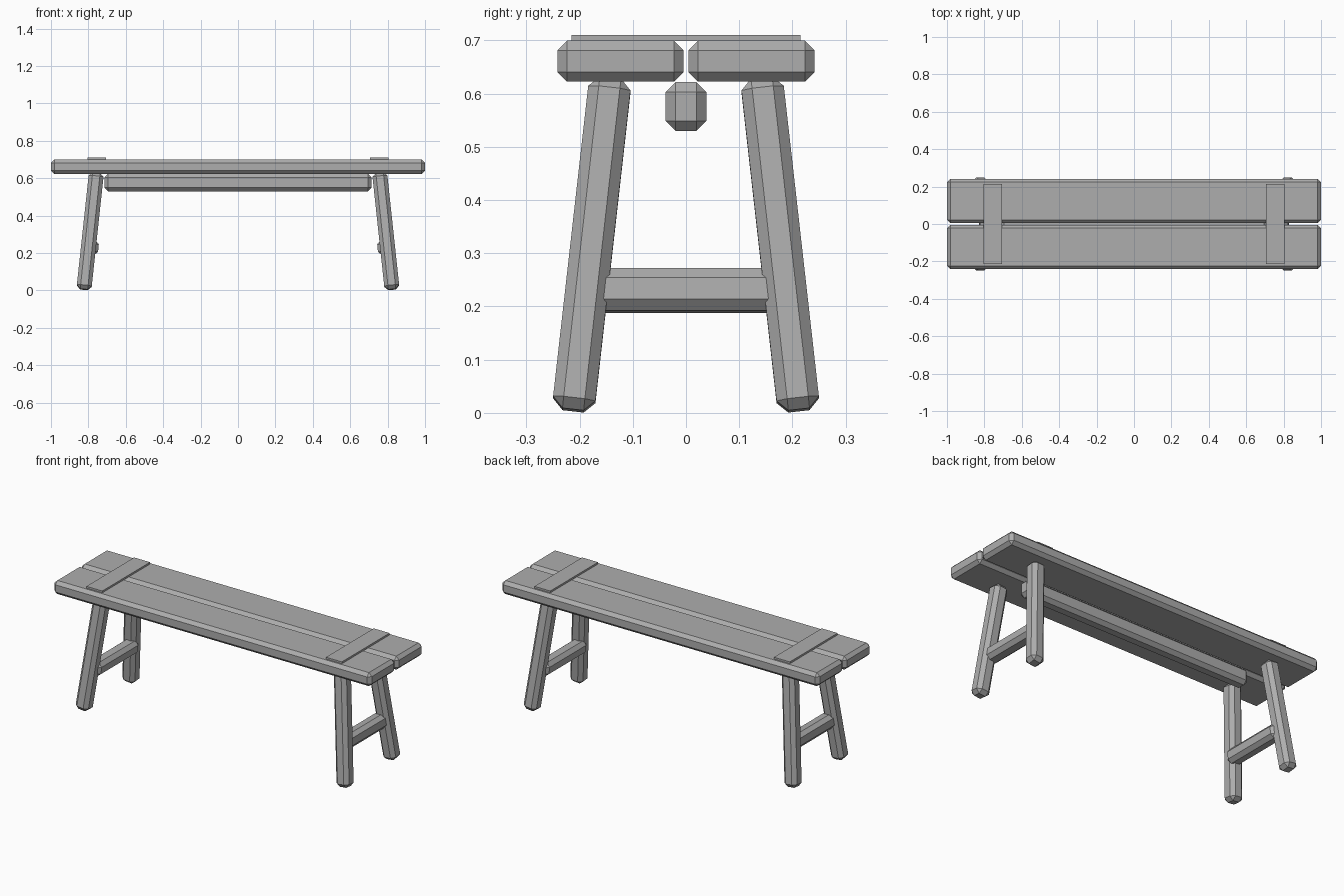
import bpy
import bmesh
from math import atan2
from mathutils import Matrix, Vector, Euler

cube = bpy.data.objects.get("Cube")
if cube:
    bpy.data.objects.remove(cube, do_unlink=True)

GREY = (0.42, 0.42, 0.42, 1.0)
wood = bpy.data.materials.new("grey wood")
wood.use_nodes = True
wood.diffuse_color = GREY
bsdf = next(n for n in wood.node_tree.nodes if n.type == 'BSDF_PRINCIPLED')
bsdf.inputs["Base Color"].default_value = GREY


def beam(name, centre, size, chamfer=0.0, rotation=(0, 0, 0)):
    """Flat-shaded box with optional single-step chamfers on every edge."""
    bm = bmesh.new()
    bmesh.ops.create_cube(bm, size=1.0, matrix=Matrix.Diagonal((*size, 1.0)))
    if chamfer:
        bmesh.ops.bevel(bm, geom=bm.edges[:], offset=chamfer, segments=1,
                        affect='EDGES', offset_type='OFFSET')
    bm.transform(Matrix.Translation(centre) @ Euler(rotation).to_matrix().to_4x4())
    mesh = bpy.data.meshes.new(name)
    bm.to_mesh(mesh)
    bm.free()
    mesh.materials.append(wood)
    obj = bpy.data.objects.new(name, mesh)
    bpy.context.collection.objects.link(obj)
    return obj


# Seat planks, one each side of a narrow gap
for side, sy in (("front", -1), ("back", 1)):
    beam(f"seat_plank_{side}", (0, sy * 0.123, 0.661), (2.0, 0.237, 0.077), 0.018)

# Long rail under the seat
beam("under_seat_rail", (0, 0, 0.576), (1.43, 0.077, 0.092), 0.019)

foot = Vector((0.824, 0.212, 0.005))
head = Vector((0.757, 0.142, 0.628))

for end, sx in (("right", -1), ("left", 1)):
    # Thin batten across the top of the planks
    beam(f"batten_{end}", (sx * 0.755, 0, 0.7045), (0.10, 0.43, 0.011))

    # Cross stretcher joining the two legs
    beam(f"stretcher_{end}", (sx * 0.786, 0, 0.23), (0.08, 0.37, 0.08), 0.02,
         (0, -sx * 0.108, 0))

    # Splayed legs
    for side, sy in (("front", -1), ("back", 1)):
        mirror = Vector((sx, sy, 1))
        low, high = foot * mirror, head * mirror
        axis = high - low
        tilt = (atan2(-axis.y, axis.z), atan2(axis.x, axis.z), 0)
        beam(f"leg_{side}_{end}", (low + high) / 2, (0.08, 0.08, axis.length),
             0.02, tilt)
